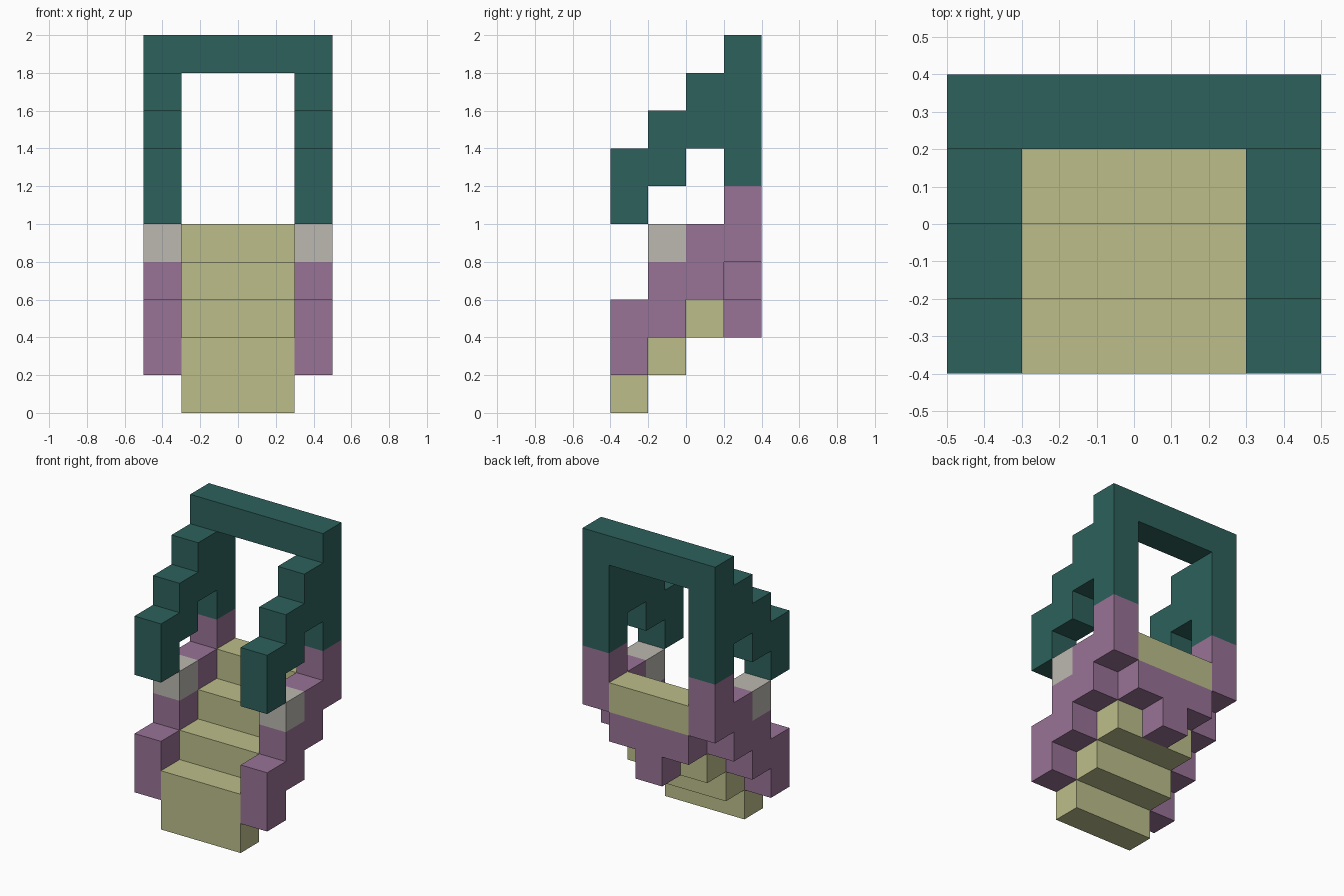
import bpy
import bmesh

old = bpy.data.objects.get("Cube")
if old:
    bpy.data.objects.remove(old, do_unlink=True)

UNIT = 0.2  # size of one block


def linear(c):
    c /= 255
    return c / 12.92 if c <= 0.04045 else ((c + 0.055) / 1.055) ** 2.4


def material(name, *rgb):
    mat = bpy.data.materials.new(name)
    mat.use_nodes = True
    color = (*[linear(c) for c in rgb], 1)
    mat.diffuse_color = color
    mat.node_tree.nodes["Principled BSDF"].inputs["Base Color"].default_value = color
    return mat


green = material("dark green", 45, 97, 92)
purple = material("dusty purple", 152, 115, 150)
beige = material("olive beige", 188, 190, 138)
grey = material("warm grey", 188, 184, 176)


def prism(name, profile, x0, x1, mat):
    """Extrude a (y, z) block profile from column x0 to column x1."""
    bm = bmesh.new()
    verts = [bm.verts.new(((x0 - 2.5) * UNIT, (y - 2) * UNIT, z * UNIT)) for y, z in profile]
    face = bm.faces.new(verts)
    top = bmesh.ops.extrude_face_region(bm, geom=[face])["geom"]
    moved = [v for v in top if isinstance(v, bmesh.types.BMVert)]
    bmesh.ops.translate(bm, verts=moved, vec=((x1 - x0) * UNIT, 0, 0))
    bmesh.ops.recalc_face_normals(bm, faces=bm.faces)
    mesh = bpy.data.meshes.new(name)
    bm.to_mesh(mesh)
    bm.free()
    mesh.materials.append(mat)
    obj = bpy.data.objects.new(name, mesh)
    bpy.context.collection.objects.link(obj)


def rect(y0, y1, z0, z1):
    return [(y0, z0), (y1, z0), (y1, z1), (y0, z1)]


def staircase(z, count):
    """Outline of a rising staircase two blocks thick."""
    under = [(y + d, z + y) for y in range(count) for d in (0, 1)]
    over = [(y + d, z + y + 2) for y in reversed(range(count)) for d in (1, 0)]
    return under + over


# Upper arm: stepped rail whose rear post reaches down to the lower side
arm = [(0, 5), (1, 5), (1, 6), (2, 6), (2, 7), (3, 7), (3, 6), (4, 6),
       (4, 10), (3, 10), (3, 9), (2, 9), (2, 8), (1, 8), (1, 7), (0, 7)]

# Paired sides
for side, x in (("right", 0), ("left", 4)):
    prism(side + "_upper_arm", arm, x, x + 1, green)
    prism(side + "_lower_side", staircase(1, 4), x, x + 1, purple)
    prism(side + "_grey_block", rect(1, 2, 4, 5), x, x + 1, grey)

# Top crossbar
prism("top_bar", rect(3, 4, 9, 10), 1, 4, green)

# Central steps
prism("steps", staircase(0, 3), 1, 4, beige)
prism("back_step", rect(3, 4, 4, 5), 1, 4, beige)

# Rear support and its middle foot
prism("rear_support", rect(3, 4, 3, 4), 1, 4, purple)
prism("rear_foot", rect(3, 4, 2, 3), 2, 3, purple)
